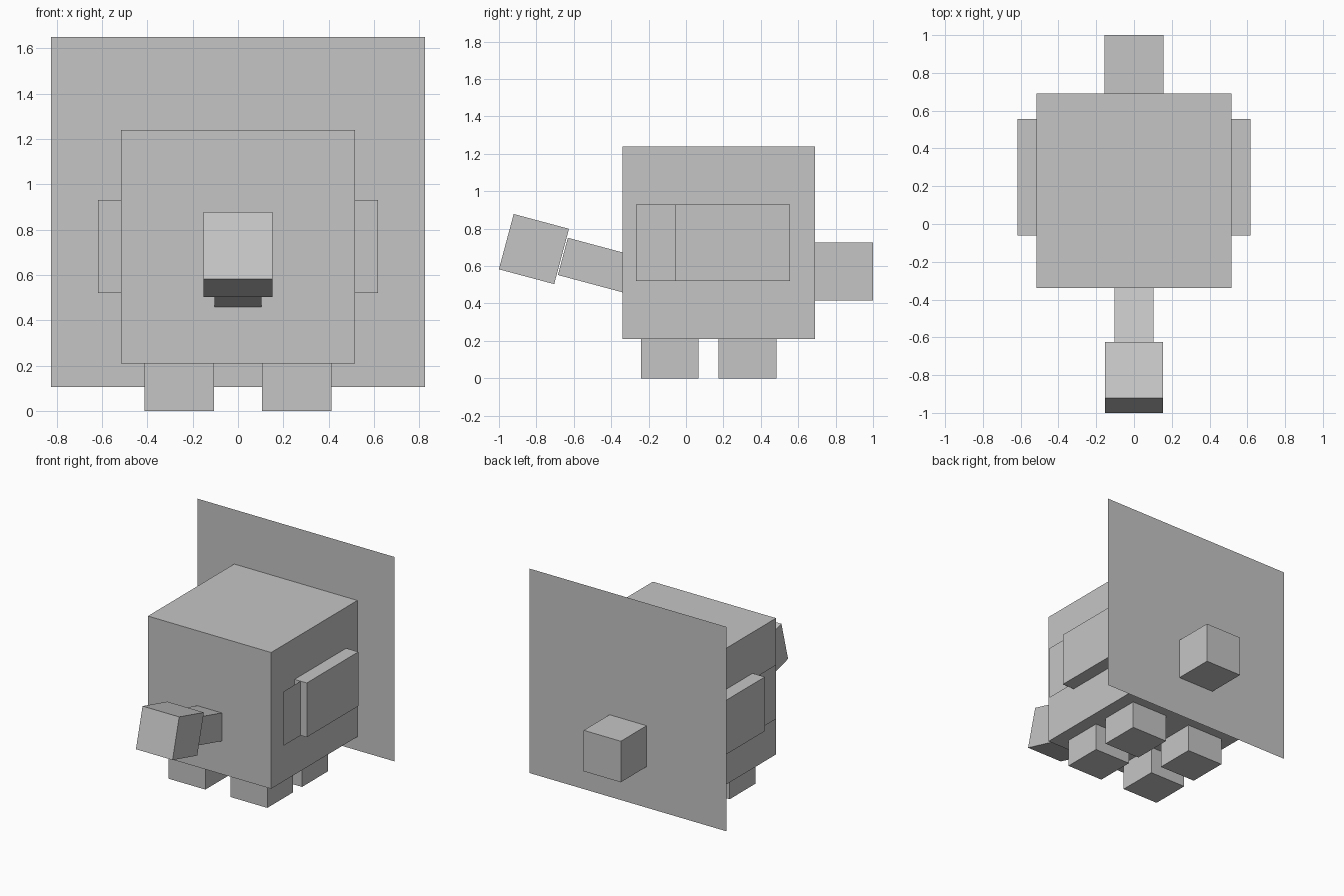
import bpy, math

if "Cube" in bpy.data.objects:
    bpy.data.objects.remove(bpy.data.objects["Cube"])

grey = bpy.data.materials.new("plain_grey")
grey.diffuse_color = (0.56, 0.56, 0.56, 1)
grey.use_nodes = True
grey.node_tree.nodes["Principled BSDF"].inputs["Base Color"].default_value = grey.diffuse_color


def box(name, x, y, z, tilt=0):
    """Box spanning the (min, max) ranges, tilted about x through its centre."""
    centre = [(a + b) / 2 for a, b in (x, y, z)]
    bpy.ops.mesh.primitive_cube_add(size=1, location=centre)
    ob = bpy.context.object
    ob.name = name
    ob.scale = [b - a for a, b in (x, y, z)]
    ob.rotation_euler.x = math.radians(tilt)
    ob.data.materials.append(grey)
    return ob


def sheet(name, location, size, rotation):
    """Single flat rectangle without thickness."""
    bpy.ops.mesh.primitive_plane_add(size=1, location=location, rotation=rotation)
    ob = bpy.context.object
    ob.name = name
    ob.scale = (size[0], size[1], 1)
    ob.data.materials.append(grey)
    return ob


# Body and tail
box("body", (-0.515, 0.515), (-0.34, 0.69), (0.21, 1.24))
box("tail", (-0.155, 0.155), (0.69, 1.0), (0.415, 0.725))

# Neck and head, tilted upward to the front
box("head", (-0.153, 0.153), (-0.966, -0.66), (0.538, 0.844), -15)
box("neck", (-0.103, 0.103), (-0.665, -0.265), (0.497, 0.703), -15)

# Large upright sheet against the back of the body
sheet("back_sheet", (0, 0.692, 0.878), (1.65, 1.545), (math.pi / 2, 0, 0))

# Legs, side slabs and the thin fins in front of them
for side, s in (("left", -1), ("right", 1)):
    for end, y0 in (("front", -0.24), ("back", 0.175)):
        box(f"{end}_leg_{side}", sorted((s * 0.105, s * 0.413)),
            (y0, y0 + 0.308), (0, 0.21))
    box(f"side_slab_{side}", sorted((s * 0.515, s * 0.617)),
        (-0.06, 0.556), (0.52, 0.93))
    sheet(f"side_fin_{side}", (s * 0.566, -0.16, 0.725), (0.41, 0.215),
          (0, s * math.pi / 2, 0))
